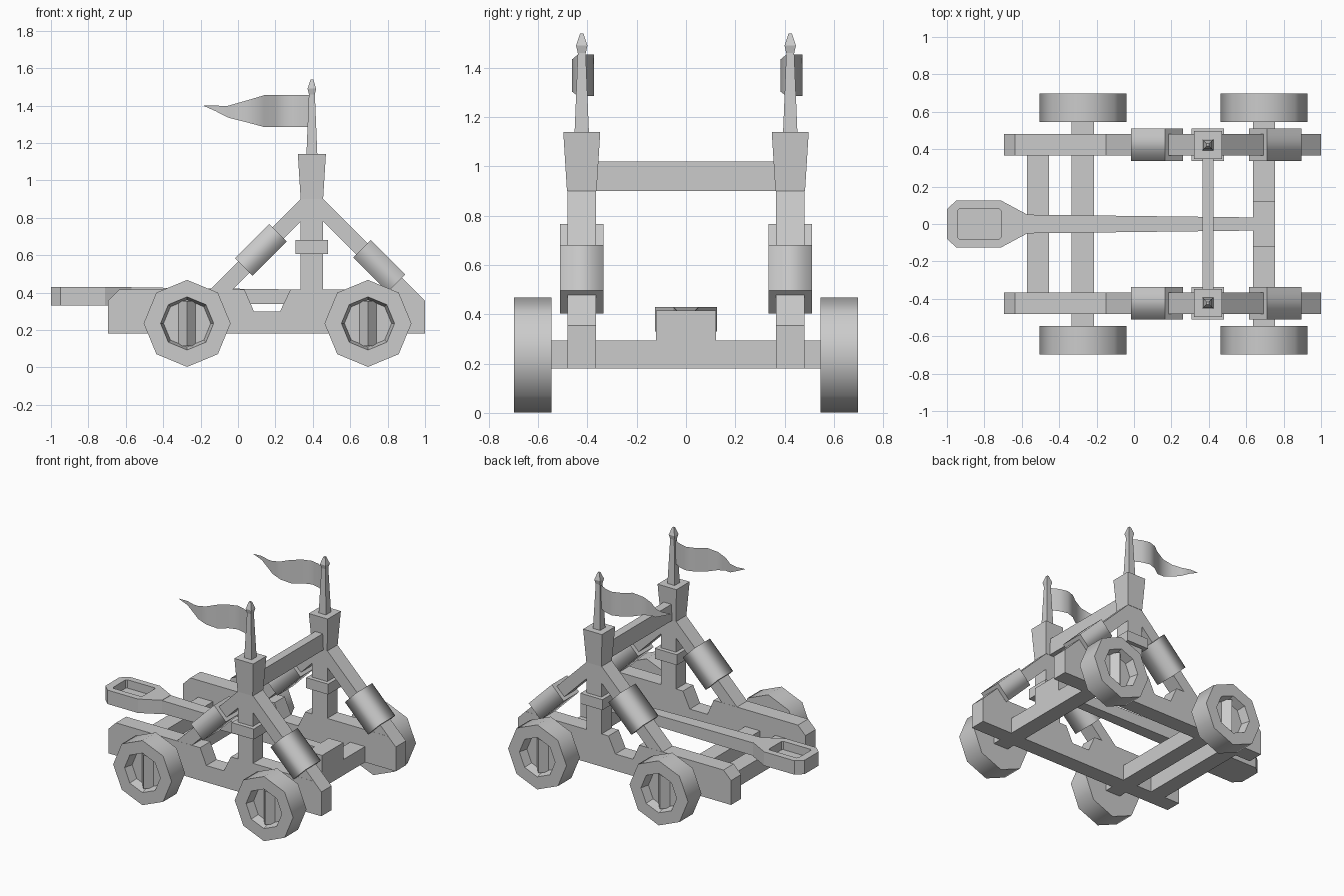
import bpy, bmesh, math
from mathutils import Vector

if "Cube" in bpy.data.objects:
    bpy.data.objects.remove(bpy.data.objects["Cube"])


def loft(name, rings, smooth=(), caps=True):
    """Skin equal-length rings of points; strips listed in smooth get smooth faces."""
    bm = bmesh.new()
    vs = [[bm.verts.new(p) for p in r] for r in rings]
    n = len(vs[0])
    for k in range(len(vs) - 1):
        for i in range(n):
            j = (i + 1) % n
            f = bm.faces.new((vs[k][i], vs[k][j], vs[k + 1][j], vs[k + 1][i]))
            f.smooth = k in smooth
    if caps:
        bm.faces.new(vs[0])
        bm.faces.new(vs[-1])
    bmesh.ops.recalc_face_normals(bm, faces=bm.faces)
    me = bpy.data.meshes.new(name)
    bm.to_mesh(me)
    bm.free()
    ob = bpy.data.objects.new(name, me)
    bpy.context.collection.objects.link(ob)
    return ob


def prism(name, pts, y0, y1):
    """Extrude an x-z profile along y."""
    return loft(name, [[(x, y, z) for x, z in pts] for y in (y0, y1)])


def box(name, x0, x1, y0, y1, z0, z1):
    return prism(name, [(x0, z0), (x1, z0), (x1, z1), (x0, z1)], y0, y1)


def square(cx, cy, h, z):
    return [(cx + a * h, cy + b * h, z) for a, b in ((-1, -1), (1, -1), (1, 1), (-1, 1))]


def ring(cx, y, cz, r, n=8):
    return [(cx + r * math.sin(2 * math.pi * i / n), y,
             cz + r * math.cos(2 * math.pi * i / n)) for i in range(n)]


def sleeve(name, cx, cy, cz, dx, dz):
    """Square sleeve wrapped around a 45 degree strut."""
    d = Vector((dx, 0, dz)).normalized()
    n = Vector((-d.z, 0, d.x))
    rings = []
    for t in (-0.13, 0.13):
        c = Vector((cx, cy, cz)) + d * t
        rings.append([c + n * a * 0.067 + Vector((0, b * 0.0875, 0))
                      for a, b in ((-1, -1), (1, -1), (1, 1), (-1, 1))])
    loft(name, rings, smooth=(0,))


PX, PY = 0.395, 0.423   # post position
WZ = 0.235              # wheel axis height

for s, side in ((-1, "near"), (1, "far")):
    y0, y1 = s * 0.365, s * 0.481
    cy = s * PY
    # side rail with notch in front of the post
    prism("side_rail_" + side,
          [(-0.695, 0.18), (1.0, 0.18), (1.0, 0.355), (0.94, 0.415), (0.28, 0.415),
           (0.225, 0.30), (0.085, 0.30), (0.035, 0.415), (-0.635, 0.415), (-0.695, 0.355)],
          y0, y1)
    # upright post, collar and flared head
    box("post_" + side, PX - 0.06, PX + 0.06, cy - 0.058, cy + 0.058, 0.35, 0.92)
    box("post_collar_" + side, PX - 0.0875, PX + 0.0875, cy - 0.0875, cy + 0.0875, 0.605, 0.68)
    loft("post_head_" + side, [square(PX, cy, 0.06, 0.90), square(PX, cy, 0.075, 1.14)])
    # flag pole with finial
    loft("flag_pole_" + side, [square(PX, cy, h, z) for h, z in
                               ((0.029, 1.14), (0.016, 1.46), (0.023, 1.49), (0.007, 1.54))])
    # diagonal struts and their sleeves
    prism("rear_strut_" + side, [(PX, 0.96), (PX, 0.84), (-0.06, 0.385), (-0.18, 0.385)],
          y0 + s * 0.001, y1 - s * 0.001)
    prism("front_strut_" + side, [(PX, 0.96), (PX, 0.84), (0.85, 0.385), (0.97, 0.385)],
          y0 + s * 0.001, y1 - s * 0.001)
    sleeve("rear_sleeve_" + side, 0.122, cy, 0.628, 1, 1)
    sleeve("front_sleeve_" + side, 0.755, cy, 0.542, 1, -1)

    # waving pennant, a single sheet tapering to a point
    prof = [(0.385, 0.0, 1.285, 1.455), (0.32, 0.035, 1.285, 1.455), (0.26, 0.05, 1.285, 1.455),
            (0.20, 0.03, 1.285, 1.455), (0.14, -0.015, 1.285, 1.455), (0.07, -0.04, 1.304, 1.434),
            (0.0, -0.03, 1.322, 1.414), (-0.055, 0.0, 1.336, 1.398), (-0.12, 0.02, 1.37, 1.399),
            (-0.183, 0.015, 1.398, 1.401)]
    bm = bmesh.new()
    cols = [(bm.verts.new((x, cy + w, a)), bm.verts.new((x, cy + w, b))) for x, w, a, b in prof]
    for p, q in zip(cols, cols[1:]):
        bm.faces.new((p[0], p[1], q[1], q[0])).smooth = True
    me = bpy.data.meshes.new("pennant_" + side)
    bm.to_mesh(me)
    bm.free()
    bpy.context.collection.objects.link(bpy.data.objects.new("pennant_" + side, me))

    # octagonal wheels with a recessed hub and ridged bar
    for wx, end in ((-0.272, "rear"), (0.695, "front")):
        loft(f"{end}_wheel_{side}",
             [ring(wx, s * y, WZ, r) for y, r in
              ((0.545, 0.2325), (0.698, 0.2325), (0.698, 0.142), (0.635, 0.126))], smooth=(0,))
        tri = [(wx - 0.05, s * 0.63), (wx + 0.05, s * 0.63), (wx, s * 0.685)]
        loft(f"{end}_wheel_bar_{side}",
             [[(x, y, z) for x, y in tri] for z in (WZ - 0.12, WZ + 0.12)])

# axles, rear cross beam, arm block and top beam
box("rear_axle", -0.333, -0.215, -0.56, 0.56, 0.18, 0.293)
box("front_axle", 0.637, 0.755, -0.56, 0.56, 0.18, 0.293)
box("rear_cross_beam", -0.573, -0.455, -0.38, 0.38, 0.18, 0.293)
box("arm_block", 0.637, 0.755, -0.122, 0.122, 0.28, 0.415)
box("top_beam", 0.365, 0.425, -0.40, 0.40, 0.90, 1.02)

# throwing arm
loft("throwing_arm", [[(x, -w, a), (x, w, a), (x, w, b), (x, -w, b)] for x, w, a, b in
                      ((-0.58, 0.05, 0.335, 0.428), (0.65, 0.035, 0.34, 0.412))])

# scoop with recessed top
half_out = [(-1.0, 0.08), (-0.95, 0.125), (-0.71, 0.125), (-0.57, 0.05)]
half_in = [(-0.945, 0.07), (-0.935, 0.08), (-0.72, 0.08), (-0.71, 0.07)]
full = lambda h, z: [(x, y, z) for x, y in h] + [(x, -y, z) for x, y in reversed(h)]
loft("scoop", [full(half_out, 0.33), full(half_out, 0.43),
               full(half_in, 0.43), full(half_in, 0.37)])
